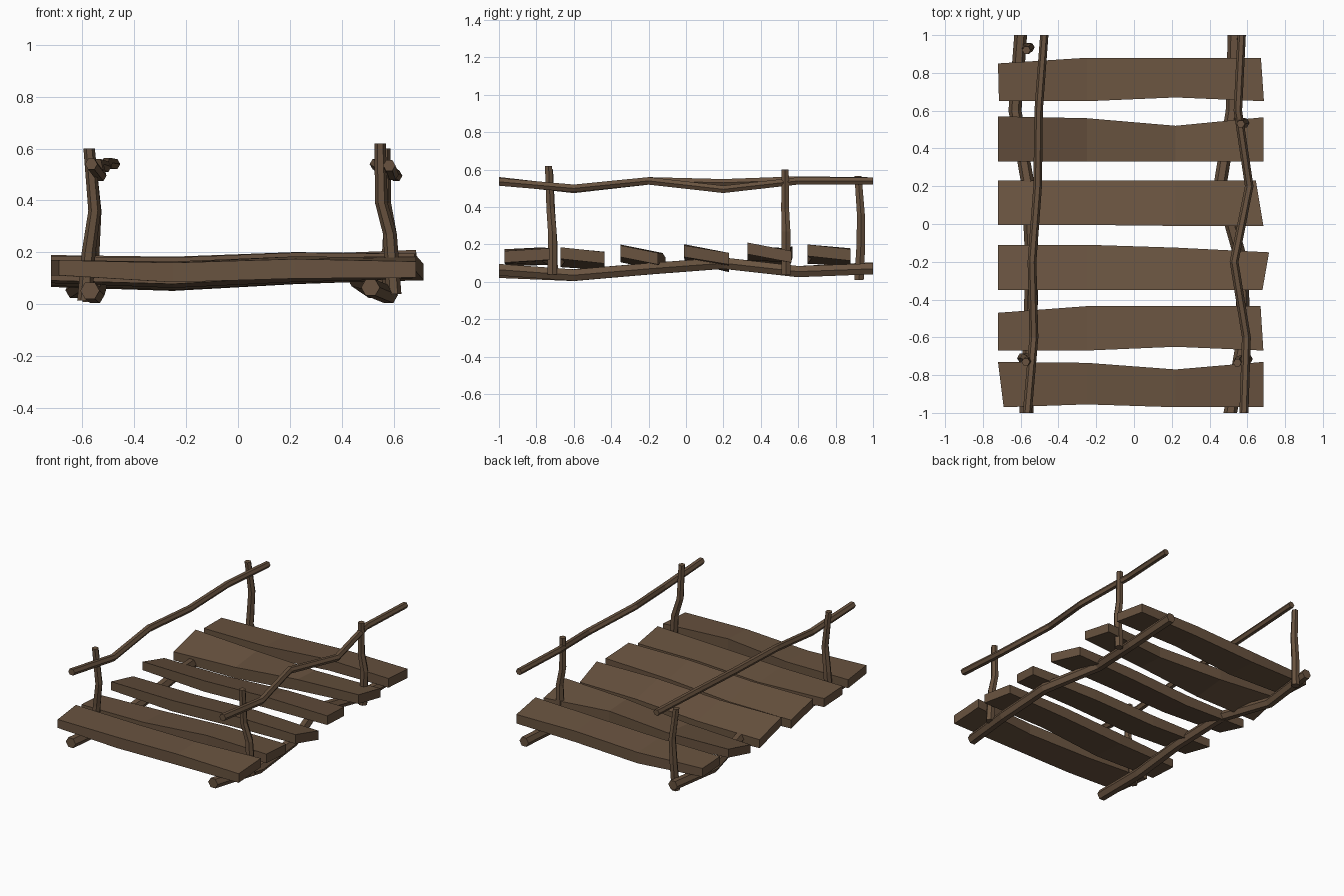
import bpy, bmesh
from math import cos, sin, pi, radians
from mathutils import Vector

if "Cube" in bpy.data.objects:
    bpy.data.objects.remove(bpy.data.objects["Cube"])

wood = bpy.data.materials.new("weathered brown wood")
wood.diffuse_color = (0.14, 0.086, 0.05, 1)
wood.use_nodes = True
wood.node_tree.nodes["Principled BSDF"].inputs["Base Color"].default_value = wood.diffuse_color


def finish(name, bm):
    bmesh.ops.recalc_face_normals(bm, faces=bm.faces)
    me = bpy.data.meshes.new(name)
    bm.to_mesh(me)
    bm.free()
    me.materials.append(wood)
    ob = bpy.data.objects.new(name, me)
    bpy.context.collection.objects.link(ob)
    return ob


def loft(name, rings):
    """Skin a list of equal-length point rings and cap both ends."""
    bm = bmesh.new()
    vs = [[bm.verts.new(p) for p in r] for r in rings]
    n = len(vs[0])
    for a, b in zip(vs, vs[1:]):
        for i in range(n):
            j = (i + 1) % n
            bm.faces.new((a[i], a[j], b[j], b[i]))
    bm.faces.new(vs[0])
    bm.faces.new(vs[-1])
    return finish(name, bm)


def branch(name, path, r0, r1, u, v):
    """Crooked six-sided stick; u and v span its cross-section."""
    u, v = Vector(u), Vector(v)
    rings = []
    for k, p in enumerate(path):
        r = r0 + (r1 - r0) * k / (len(path) - 1)
        rings.append([Vector(p) + r * (cos(a) * u + sin(a) * v)
                      for a in (i * pi / 3 for i in range(6))])
    return loft(name, rings)


STATIONS = (-1, -0.6, -0.2, 0.2, 0.6, 1)


def long_branch(name, xs, zs, r0, r1):
    branch(name, list(zip(xs, STATIONS, zs)), r0, r1, (1, 0, 0), (0, 0, 1))


# Carrier logs under the deck
long_branch("left_log", (-.57, -.55, -.54, -.56, -.63, -.60),
            (.053, .036, .07, .10, .055, .075), .037, .034)
long_branch("right_log", (.51, .58, .57, .455, .52, .53),
            (.065, .036, .07, .10, .055, .07), .036, .034)

# Handrails
long_branch("left_rail", (-.565, -.53, -.54, -.51, -.505, -.475),
            (.54, .495, .54, .53, .545, .54), .024, .022)
long_branch("right_rail", (.582, .595, .53, .61, .55, .57),
            (.535, .50, .54, .495, .54, .54), .024, .022)

# Posts
posts = {
    "left_front_post": [(-.59, -.71, .015), (-.575, -.71, .2), (-.552, -.72, .36), (-.573, -.73, .60)],
    "right_front_post": [(.60, -.715, .04), (.585, -.715, .27), (.552, -.725, .39), (.547, -.735, .62)],
    "left_back_post": [(-.57, .925, .01), (-.56, .935, .2), (-.55, .935, .36), (-.57, .92, .565)],
    "right_back_post": [(.575, .535, .04), (.585, .535, .27), (.565, .53, .39), (.565, .53, .60)],
}
for name, path in posts.items():
    branch(name, path, .029, .022, (1, 0, 0), (0, 1, 0))

# Deck planks: front edge y, back edge y at four stations,
# then top height at left-front, left-back, right-front, right-back
planks = [
    ((-.97, -.955, -.97, -.97), (-.73, -.735, -.77, -.73), (.17, .17, .165, .18)),
    ((-.67, -.67, -.65, -.67), (-.47, -.435, -.435, -.435), (.15, .14, .185, .16)),
    ((-.35, -.35, -.35, -.35), (-.11, -.11, -.125, -.15), (.185, .13, .195, .155)),
    ((-.005, -.005, -.01, -.01), (.23, .23, .23, .23), (.19, .125, .195, .155)),
    ((.33, .33, .33, .33), (.57, .56, .52, .565), (.13, .19, .21, .165)),
    ((.65, .65, .67, .65), (.85, .88, .88, .88), (.17, .165, .20, .175)),
]
# End cuts: x of left-front, left-back, right-front, right-back corners
ends = [(-.69, -.72, .685, .685), (-.72, -.72, .685, .67), (-.72, -.72, .68, .715),
        (-.72, -.72, .685, .645), (-.72, -.72, .685, .685), (-.715, -.72, .688, .672)]
for n, ((fy, by, z), e) in enumerate(zip(planks, ends)):
    rings = []
    for k in range(4):
        t = k / 3
        xf = (e[0], -.25, .22, e[2])[k]
        xb = (e[1], -.25, .22, e[3])[k]
        sag = (0, -.008, .008, 0)[k]
        zf = z[0] + (z[2] - z[0]) * t + sag
        zb = z[1] + (z[3] - z[1]) * t + sag
        th = (.058, .075, .075, .062)[k]
        rings.append([(xf, fy[k], zf), (xb, by[k], zb),
                      (xb, by[k], zb - th), (xf, fy[k], zf - th)])
    loft(f"deck_plank_{n + 1}", rings)
